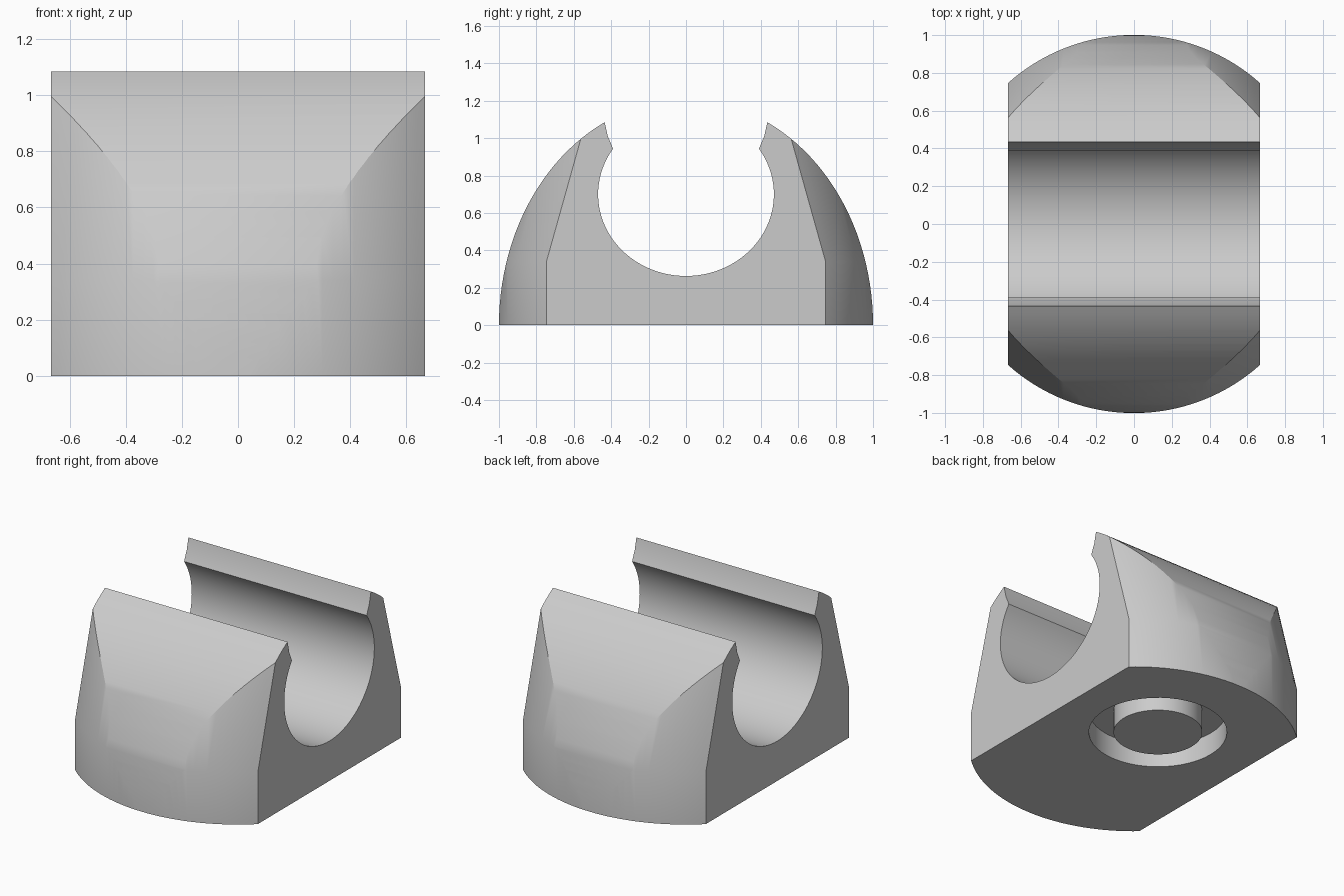
import bpy
import bmesh
from math import cos, sin, pi, sqrt, acos, radians

if "Cube" in bpy.data.objects:
    bpy.data.objects.remove(bpy.data.objects["Cube"])

HALF_LENGTH = 0.667     # along x
SHOULDER = 0.34         # height where the rounded ends start leaning in
LEAN = 0.28             # inward lean per unit of height


def loft(name, rings):
    """Closed solid through rings of points that share one vertex count."""
    bm = bmesh.new()
    loops = [[bm.verts.new(p) for p in ring] for ring in rings]
    for a, b in zip(loops, loops[1:]):
        for i in range(len(a)):
            j = (i + 1) % len(a)
            bm.faces.new((a[i], a[j], b[j], b[i]))
    bm.faces.new(loops[0])
    bm.faces.new(loops[-1])
    bmesh.ops.recalc_face_normals(bm, faces=bm.faces)
    mesh = bpy.data.meshes.new(name)
    bm.to_mesh(mesh)
    bm.free()
    obj = bpy.data.objects.new(name, mesh)
    bpy.context.collection.objects.link(obj)
    return obj


def combine(target, cutter, operation):
    mod = target.modifiers.new(operation.title(), "BOOLEAN")
    mod.operation = operation
    mod.solver = "EXACT"
    mod.object = cutter
    bpy.context.view_layer.objects.active = target
    bpy.ops.object.modifier_apply(modifier=mod.name)
    bpy.data.objects.remove(cutter)


# Cross-section: elliptical back, flared lip, elliptical bore
top = acos(0.435)
outer = [(cos(top * i / 24), 1.205 * sin(top * i / 24)) for i in range(25)]
lip = [(0.418, 1.01)]
mouth = 0.592
sweep = pi + 2 * mouth
bore = [(0.47 * cos(mouth - sweep * i / 64), 0.70 + 0.437 * sin(mouth - sweep * i / 64))
        for i in range(65)]
mirrored = [(-y, z) for y, z in reversed(outer + lip)]
section = outer + lip + bore + mirrored
body = loft("clip_body", [[(x, y, z) for y, z in section]
                          for x in (-HALF_LENGTH, HALF_LENGTH)])


# Rounded plan with ends that lean inward above the shoulder
def plan(z):
    inset = LEAN * max(0, z - SHOULDER)
    xs = [0.75 * (i / 20 - 1) for i in range(41)]
    front = [(x, inset - sqrt(1.002 - x * x), z) for x in xs]
    return front + [(-x, -y, z) for x, y, z in front]


combine(body, loft("end_shaper", [plan(z) for z in (-0.1, SHOULDER, 1.2)]), "INTERSECT")


# Round recess in the underside, with a round boss left standing in it
def disc(radius, z):
    return [(0.02 + radius * cos(2 * pi * i / 48),
             0.25 + radius * sin(2 * pi * i / 48), z) for i in range(48)]


recess = loft("recess_cutter", [disc(0.42, -0.1), disc(0.42, 0.15)])
core = loft("boss_cutter", [disc(0.27, -0.2), disc(0.27, 0.3)])
combine(recess, core, "DIFFERENCE")
combine(body, recess, "DIFFERENCE")

# Plain grey finish
grey = bpy.data.materials.new("light_grey")
grey.use_nodes = True
colour = (0.6, 0.6, 0.6, 1)
grey.diffuse_color = colour
grey.node_tree.nodes["Principled BSDF"].inputs["Base Color"].default_value = colour
body.data.materials.clear()
body.data.materials.append(grey)

bpy.ops.object.select_all(action="DESELECT")
body.select_set(True)
bpy.context.view_layer.objects.active = body
bpy.ops.object.shade_smooth_by_angle(angle=radians(25))
